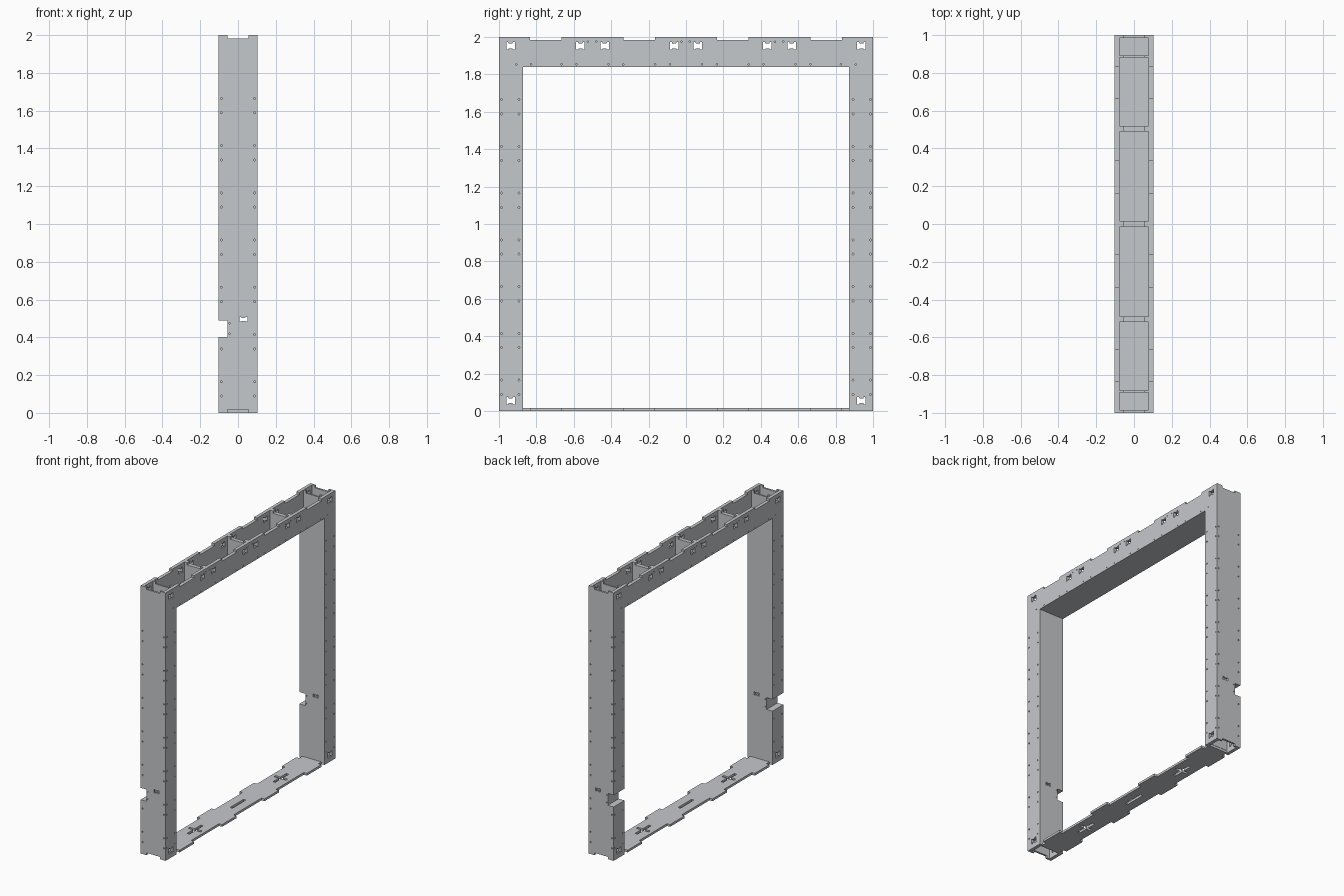
import bpy, bmesh
from mathutils import Vector

if "Cube" in bpy.data.objects:
    bpy.data.objects.remove(bpy.data.objects["Cube"], do_unlink=True)

W, WALL = 0.103, 0.025        # half width, side wall thickness
INNER = W - WALL
OPEN_Y, OPEN_Z = 0.872, 1.84  # opening half width and height
T = 0.017                     # sheet thickness
NOTCH = 0.055                 # half width of edge notches

mat = bpy.data.materials.new("pale grey board")
mat.use_nodes = True
grey = (0.56, 0.58, 0.60, 1)
mat.diffuse_color = grey
mat.node_tree.nodes["Principled BSDF"].inputs["Base Color"].default_value = grey


def prism(bm, pts, axis, a, b):
    """Extrude a 2D outline along an axis from a to b."""
    def place(p, d):
        return {"x": (d, p[0], p[1]), "y": (p[0], d, p[1]), "z": (p[0], p[1], d)}[axis]
    face = bm.faces.new([bm.verts.new(place(p, a)) for p in pts])
    ext = bmesh.ops.extrude_face_region(bm, geom=[face])
    verts = [g for g in ext["geom"] if isinstance(g, bmesh.types.BMVert)]
    bmesh.ops.translate(bm, verts=verts, vec=Vector(place((0, 0), b - a)))


def rect(u0, u1, v0, v1):
    return [(u0, v0), (u1, v0), (u1, v1), (u0, v1)]


def bone(u, v, w, h):
    """Pinched slot outline."""
    half = [(-w, -h), (-w * .55, -h), (-w * .45, -h * .65),
            (w * .45, -h * .65), (w * .55, -h), (w, -h)]
    return [(u + p, v + q) for p, q in half] + [(u - p, v - q) for p, q in half]


def dot(u, v, r=0.005):
    return [(u - r, v), (u - r / 2, v - r), (u + r / 2, v - r),
            (u + r, v), (u + r / 2, v + r), (u - r / 2, v + r)]


def build(name, shapes):
    """Make an object from a list of (outline, axis, start, end)."""
    bm = bmesh.new()
    for s in shapes:
        prism(bm, *s)
    bmesh.ops.recalc_face_normals(bm, faces=bm.faces)
    mesh = bpy.data.meshes.new(name)
    bm.to_mesh(mesh)
    bm.free()
    ob = bpy.data.objects.new(name, mesh)
    bpy.context.collection.objects.link(ob)
    mesh.materials.append(mat)
    return ob


def cut(ob, shapes):
    cutter = build("cutter", shapes)
    cutter.hide_render = True
    mod = ob.modifiers.new("cuts", "BOOLEAN")
    mod.operation, mod.solver, mod.object = "DIFFERENCE", "EXACT", cutter
    bpy.context.view_layer.objects.active = ob
    bpy.ops.object.modifier_apply(modifier=mod.name)
    bpy.data.objects.remove(cutter, do_unlink=True)


screw_z = [0.127 + 0.25 * k + d for k in range(7) for d in (-0.038, 0.038)]
beam_y = [c + d for c in (0.125, 0.375, 0.625, 0.868) for d in (-0.04, 0.04)]
tab_y = [(0.165, 0.335), (0.665, 0.835)]
pocket = rect(-0.2, -NOTCH, 0.402, 0.49)

# Side walls: arch outline with rim notches, pinched slots and screw holes
arch = [(-1, 0), (-OPEN_Y, 0), (-OPEN_Y, OPEN_Z), (OPEN_Y, OPEN_Z),
        (OPEN_Y, 0), (1, 0), (1, 2), (-1, 2)]
for side, s in (("left", 1), ("right", -1)):
    wall = build(side + "_side_wall", [(arch, "x", s * INNER, s * W)])
    a, b = s * (INNER - 0.02), s * (W + 0.02)
    c = s * (W - 0.01)
    cuts = []
    for m in (1, -1):
        for y0, y1 in tab_y:
            cuts.append((rect(*sorted((m * y0, m * y1)), 2 - T, 2.1), "x", a, b))
        for y in (0.063, 0.435, 0.565, 0.938):
            cuts.append((bone(m * y, 1.952, 0.023, 0.02), "x", a, b))
        cuts.append((bone(m * 0.938, 0.055, 0.023, 0.02), "x", a, b))
        cuts += [(dot(m * y, z), "x", c, b) for y in (0.986, 0.893) for z in screw_z
                 if s > 0 or not 0.39 < z < 0.5]
        cuts += [(dot(m * y, 1.853, 0.004), "x", c, b) for y in beam_y]
        # Shallow holes in the end edges of the wall
        cuts += [(dot(s * 0.088, z), "y", m * 0.99, m * 1.02) for z in screw_z
                 if s > 0 or not 0.39 < z < 0.5]
    for y in (-0.5, 0, 0.5):
        cuts += [(dot(y + d, 1.975, 0.004), "x", c, b) for d in (-0.025, 0.02)]
    if s < 0:
        cuts += [(rect(-1.1, -0.8, 0.402, 0.49), "x", a, b),
                 (rect(0.8, 1.1, 0.402, 0.49), "x", a, b)]
    cut(wall, cuts)

# Posts: outer and inner boards, side pocket lining, top bulkhead
for end, m in (("back", 1), ("front", -1)):
    outer = build(end + "_outer_board",
                  [(rect(-INNER, INNER, 0, 2), "y", m * 0.986, m)])
    inner = build(end + "_inner_board",
                  [(rect(-INNER, INNER, T, OPEN_Z), "y", m * OPEN_Y, m * 0.892)])
    slot = bone(0.028, 0.495, 0.021, 0.012)
    for ob in (outer, inner):
        cut(ob, [(p, "y", m * 0.8, m * 1.1) for p in (
            pocket, slot, rect(-NOTCH, NOTCH, 2 - T, 2.1), rect(-NOTCH, NOTCH, -0.1, T),
            dot(-0.045, 0.42, 0.004), dot(-0.045, 0.475, 0.004))])
    lining = rect(-NOTCH, -0.035, 0.385, 0.507)
    build(end + "_pocket_lining", [
        (lining, "y", m * 0.892, m * 0.986),
        (rect(-INNER, -NOTCH, 0.385, 0.402), "y", m * 0.892, m * 0.986),
        (rect(-INNER, -NOTCH, 0.49, 0.507), "y", m * 0.892, m * 0.986)])

# Beam floor, closing the tops of the posts
build("beam_floor", [(rect(-INNER, INNER, -0.986, 0.986), "z", OPEN_Z, OPEN_Z + T)])

# Bulkheads across the beam, each with a top notch
h = INNER
notched = [(-h, OPEN_Z + T), (h, OPEN_Z + T), (h, 2), (NOTCH, 2),
           (NOTCH, 2 - T), (-NOTCH, 2 - T), (-NOTCH, 2), (-h, 2)]
for i, (y, d) in enumerate([(-0.887, 0.006), (-0.505, 0.015), (0, 0.015),
                            (0.505, 0.015), (0.887, 0.006)]):
    build("beam_bulkhead_%d" % (i + 1), [(notched, "y", y - d, y + d)])

# Sill with side tabs and slots
sill = build("sill", [(rect(-W, W, -0.89, 0.89), "z", 0, T)])
gaps = [(-0.165, 0.165), (0.335, 0.665), (-0.665, -0.335), (0.835, 1), (-1, -0.835)]
cuts = [(rect(*sorted((s * INNER, s * 0.2)), y0, y1), "z", -0.1, 0.1)
        for s in (1, -1) for y0, y1 in gaps]
for y in (-0.505, 0, 0.505):
    if y:
        cross = [(-0.05, -0.01), (-0.01, -0.01), (-0.01, -0.08), (0.01, -0.08),
                 (0.01, -0.01), (0.05, -0.01)]
        outline = [(u, y + v) for u, v in cross] + [(-u, y - v) for u, v in cross]
    else:
        outline = rect(-0.01, 0.01, -0.08, 0.08)
    cuts.append((outline, "z", -0.1, 0.1))
cut(sill, cuts)
